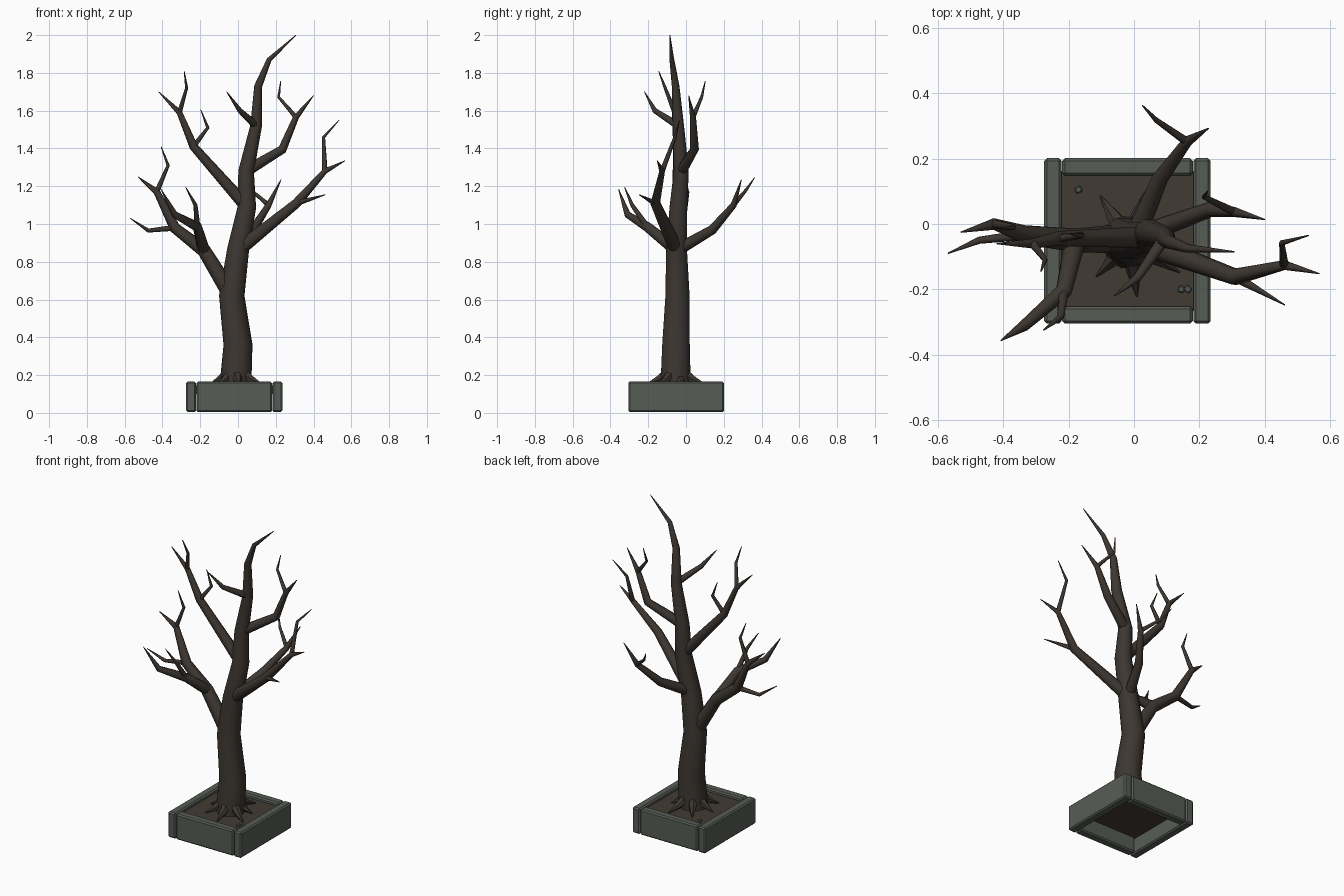
import bpy, bmesh, math
from mathutils import Vector, Matrix

if "Cube" in bpy.data.objects:
    bpy.data.objects.remove(bpy.data.objects["Cube"])


def material(name, rgb):
    m = bpy.data.materials.new(name)
    m.diffuse_color = (*rgb, 1)
    m.use_nodes = True
    m.node_tree.nodes["Principled BSDF"].inputs["Base Color"].default_value = m.diffuse_color
    return m


STONE = material("grey stone", (0.095, 0.108, 0.092))
BARK = material("dark bark", (0.047, 0.038, 0.031))
SOIL = material("brown soil", (0.055, 0.043, 0.034))
MID = Vector((-0.02, -0.052, 0))


def finish(name, bm, mat, smooth=False):
    bmesh.ops.recalc_face_normals(bm, faces=bm.faces)
    me = bpy.data.meshes.new(name)
    bm.to_mesh(me)
    bm.free()
    me.materials.append(mat)
    ob = bpy.data.objects.new(name, me)
    bpy.context.collection.objects.link(ob)
    if smooth:
        bpy.ops.object.select_all(action='DESELECT')
        ob.select_set(True)
        bpy.context.view_layer.objects.active = ob
        bpy.ops.object.shade_smooth_by_angle(angle=math.radians(50))


def box(name, centre, size, mat, bevel=0.0, turn=0.0):
    bm = bmesh.new()
    bmesh.ops.create_cube(bm, size=1, matrix=Matrix.Translation(centre)
                          @ Matrix.Rotation(turn, 4, 'Z') @ Matrix.Diagonal((*size, 1)))
    if bevel:
        bmesh.ops.bevel(bm, geom=bm.edges[:], offset=bevel, segments=1, affect='EDGES')
    finish(name, bm, mat)


def limb(name, points, radius, power=0.5, sides=8):
    """Tube along the points, thinning towards a pointed tip."""
    pts = [Vector(p) for p in points]
    steps = [(q - p).length for p, q in zip(pts, pts[1:])]
    bm = bmesh.new()
    rings, side = [], None
    for i, p in enumerate(pts):
        a = (p - pts[i - 1]).normalized() if i else Vector()
        b = (pts[i + 1] - p).normalized() if i < len(steps) else Vector()
        t = (a + b).normalized()
        ref = side or (Vector((1, 0, 0)) if abs(t.x) < 0.8 else Vector((0, 1, 0)))
        side = (ref - t * ref.dot(t)).normalized()
        up = t.cross(side)
        r = max(0.002, radius * (sum(steps[i:]) / sum(steps)) ** power)
        angles = [math.tau * k / sides for k in range(sides)]
        rings.append([bm.verts.new(p + r * (side * math.cos(g) + up * math.sin(g)))
                      for g in angles])
    for low, high in zip(rings, rings[1:]):
        for k in range(sides):
            j = (k + 1) % sides
            bm.faces.new((low[k], low[j], high[j], high[k]))
    bm.faces.new(rings[0])
    bm.faces.new(rings[-1])
    finish(name, bm, BARK, True)
    return pts


def fork(name, parent, joint, radius, *points):
    """Limb growing out of one joint of its parent."""
    return limb(name, [parent[joint], *points], radius)


# Planter: mirrored wall pairs around the soil
for s, lr, fb in ((-1, "left", "front"), (1, "right", "back")):
    box(f"planter_{lr}", MID + Vector((s * 0.2285, 0, 0.085)), (0.053, 0.507, 0.161), STONE, 0.008)
    box(f"planter_{fb}", MID + Vector((0, s * 0.227, 0.085)), (0.4, 0.053, 0.161), STONE, 0.008)
box("soil", MID + Vector((0, 0, 0.122)), (0.43, 0.43, 0.045), SOIL)

# Pebbles
for i, (x, y) in enumerate([(-0.17, 0.105), (0.145, -0.2), (0.165, -0.2)]):
    box(f"pebble_{i}", (x, y, 0.149), (0.021, 0.02, 0.02), STONE, 0.004, 0.4 + i)

# Roots fanning out over the soil
for i, reach in enumerate([0.13, 0.18, 0.17, 0.15, 0.15, 0.17, 0.18]):
    g = math.radians(20 + i * 360 / 7)
    out = Vector((math.cos(g), math.sin(g), 0))
    limb(f"root_{i}", [Vector((-0.012, -0.055, z)) + out * reach * d
                       for d, z in ((0.2, 0.215), (0.55, 0.175), (1, 0.142))], 0.032, 0.6, 6)

# Trunk
trunk = limb("trunk", [(-0.015, -0.055, 0.12), (0, -0.053, 0.36), (-0.033, -0.045, 0.62),
                       (0, -0.05, 0.86), (0.047, -0.04, 1.09), (0.043, -0.025, 1.28),
                       (0.096, -0.04, 1.52), (0.107, -0.055, 1.73), (0.165, -0.075, 1.87),
                       (0.307, -0.085, 2)], 0.085, 0.8, 10)

# Lower left branch
b = fork("left_low_branch", trunk, 2, 0.045, (-0.18, -0.05, 0.86), (-0.335, -0.033, 0.98),
         (-0.43, 0, 1.17), (-0.53, -0.025, 1.25))
fork("left_low_twig", b, 2, 0.016, (-0.475, -0.05, 0.965), (-0.57, -0.09, 1.03))
fork("left_upper_twig", b, 3, 0.014, (-0.37, -0.01, 1.31), (-0.407, -0.015, 1.41))

# Front left branch
b = fork("front_left_branch", b, 1, 0.033, (-0.215, -0.205, 0.985), (-0.335, -0.31, 1.05),
         (-0.408, -0.357, 1.185))
fork("front_left_twig", b, 1, 0.016, (-0.225, -0.285, 1.1), (-0.277, -0.325, 1.195))

# Right branch
b = fork("right_branch", trunk, 3, 0.039, (0.31, -0.162, 1.11), (0.46, -0.126, 1.28),
         (0.567, -0.152, 1.335))
fork("right_high_twig", b, 2, 0.014, (0.453, -0.058, 1.46), (0.535, -0.035, 1.55))
fork("right_low_twig", b, 1, 0.016, (0.462, -0.248, 1.155))

# Back branch
b = fork("back_branch", trunk, 3, 0.033, (0.08, 0.14, 0.97), (0.162, 0.252, 1.1),
         (0.228, 0.293, 1.235))
fork("back_twig", b, 2, 0.013, (0.068, 0.318, 1.18), (0.026, 0.363, 1.245))

# Upper left branch
b = fork("left_high_branch", trunk, 4, 0.034, (-0.235, -0.045, 1.41), (-0.31, -0.06, 1.59),
         (-0.42, -0.06, 1.7))
fork("left_top_twig", b, 2, 0.013, (-0.272, -0.11, 1.72), (-0.285, -0.145, 1.81))
fork("left_inner_twig", b, 1, 0.014, (-0.16, -0.035, 1.51), (-0.197, -0.03, 1.605))

# Upper right branch
b = fork("right_high_branch", trunk, 5, 0.031, (0.235, 0.045, 1.395), (0.307, 0.037, 1.565),
         (0.4, 0.014, 1.68))
fork("right_top_twig", b, 2, 0.013, (0.215, 0.083, 1.672), (0.226, 0.102, 1.757))

# Top front branch
fork("top_front_branch", trunk, 6, 0.021, (0.01, -0.165, 1.6), (-0.06, -0.22, 1.7))
